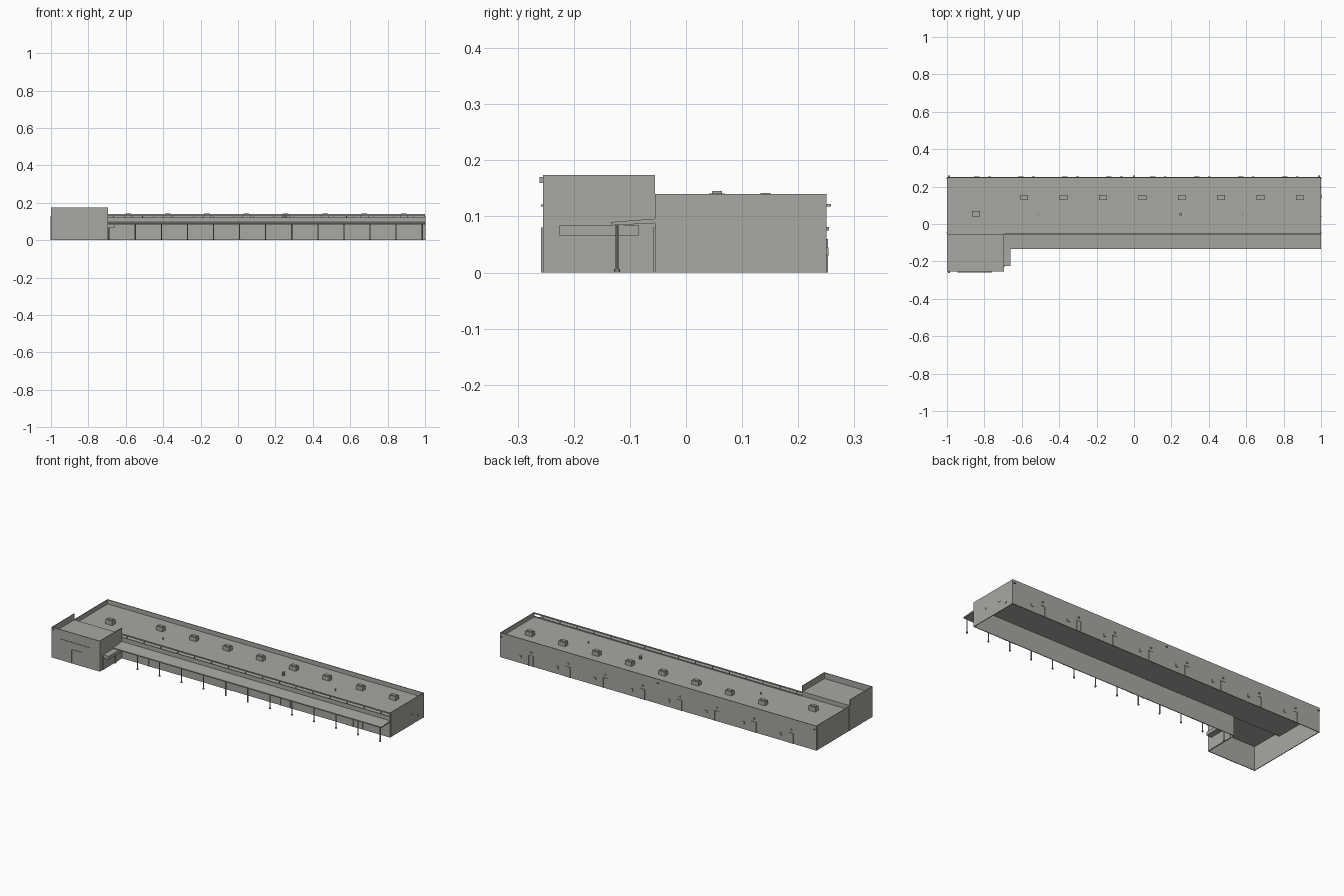
import bpy
import bmesh
import math

cube = bpy.data.objects.get("Cube")
if cube:
    bpy.data.objects.remove(cube, do_unlink=True)

# Single warm grey finish
grey = bpy.data.materials.new("warm_grey")
grey.use_nodes = True
GREY = (0.40, 0.39, 0.36, 1)
grey.diffuse_color = GREY
grey.node_tree.nodes["Principled BSDF"].inputs["Base Color"].default_value = GREY


def finish(name, bm):
    bmesh.ops.recalc_face_normals(bm, faces=bm.faces)
    mesh = bpy.data.meshes.new(name)
    bm.to_mesh(mesh)
    bm.free()
    mesh.materials.append(grey)
    obj = bpy.data.objects.new(name, mesh)
    bpy.context.collection.objects.link(obj)
    return obj


def box(name, x, y, z):
    """Box from (min, max) ranges on each axis."""
    bm = bmesh.new()
    bmesh.ops.create_cube(bm, size=1)
    for v in bm.verts:
        for i, (lo, hi) in enumerate((x, y, z)):
            v.co[i] = lo if v.co[i] < 0 else hi
    return finish(name, bm)


def prism(name, profile, x0, x1):
    """Extrude a y-z profile along x."""
    bm = bmesh.new()
    face = bm.faces.new([bm.verts.new((x0, y, z)) for y, z in profile])
    out = bmesh.ops.extrude_face_region(bm, geom=[face])
    for v in out["geom"]:
        if isinstance(v, bmesh.types.BMVert):
            v.co.x = x1
    return finish(name, bm)


def post(name, x, y, z0, z1, r):
    bm = bmesh.new()
    bmesh.ops.create_cone(bm, cap_ends=True, segments=8, radius1=r, radius2=r, depth=z1 - z0)
    bmesh.ops.translate(bm, verts=bm.verts, vec=(x, y, (z0 + z1) / 2))
    return finish(name, bm)


T = 0.004                       # wall thickness
BACK, FRONT, NEAR = 0.25, -0.055, -0.255
ROOF, TOP = 0.115, 0.14
TOWER_X, TOWER_TOP = -0.695, 0.174

# Long hall: open underneath, parapets on the back and ends
box("back_wall", (-1, 1), (BACK - T, BACK), (0, TOP))
box("left_end_wall", (1 - T, 1), (FRONT, BACK), (0, TOP))
box("right_end_wall", (-1, -1 + T), (FRONT, BACK), (0, TOP))
box("front_wall", (TOWER_X, 1), (FRONT, FRONT + T), (0, 0.12))
box("main_roof", (-1, 1), (FRONT, BACK), (ROOF - T, ROOF))

# Corner block with taller parapet
box("block_front_wall", (-1, TOWER_X), (NEAR, NEAR + T), (0, TOWER_TOP))
box("block_left_wall", (TOWER_X - T, TOWER_X), (NEAR, FRONT), (0, TOWER_TOP))
box("block_right_wall", (-1, -1 + T), (NEAR, FRONT), (0, TOWER_TOP))
box("block_roof", (-1, TOWER_X), (NEAR, FRONT), (TOP - T, TOP))
box("block_roof_step", (-1, TOWER_X), (FRONT - T, FRONT), (ROOF - T, TOP))

# Rail above the front edge of the roof
box("roof_rail", (TOWER_X, 1), (FRONT, FRONT + T), (0.133, TOP))
for i in range(16):
    x = 0.94 - i * 0.107
    box("rail_support", (x - 0.002, x + 0.002), (FRONT, FRONT + T), (ROOF, TOP))

# Sloping front canopy on round posts
prism("front_canopy", [(FRONT, 0.088), (FRONT, 0.096), (-0.134, 0.09), (-0.134, 0.084)],
      TOWER_X, 1)
for i in range(13):
    x = 0.985 - i * 0.1395
    post("canopy_post", x, -0.123, 0, 0.086, 0.003)
    post("post_foot", x, -0.123, 0, 0.006, 0.005)

# Small canopy and entrance on the side of the block
box("side_canopy", (TOWER_X, -0.66), (-0.225, -0.085), (0.066, 0.085))
box("side_entrance", (TOWER_X, TOWER_X + 0.002), (-0.23, -0.08), (0, 0.076))


def framed_door(name, x, y, sign, width, height):
    """Raised frame strips around a thin door leaf."""
    a, b = x - width / 2, x + width / 2
    out = sorted((y, y + sign * 0.003))
    box(name + "_left_jamb", (b - 0.003, b), out, (0, height))
    box(name + "_right_jamb", (a, a + 0.003), out, (0, height))
    box(name + "_head", (a, b), out, (height - 0.003, height))
    box(name + "_leaf", (a, b), sorted((y, y + sign * 0.001)), (0, height))


# Shop doors in pairs, and the block door with its sign rail
for centre in (-0.475, -0.055, 0.36, 0.775):
    for offset in (-0.03, 0.03):
        framed_door("shop_door", centre + offset, FRONT, -1, 0.046, 0.08)
framed_door("block_door", -0.842, NEAR, -1, 0.065, 0.08)
box("block_rail", (-0.945, -0.76), (NEAR - 0.003, NEAR), (0.118, 0.121))
box("block_lamp", (-0.995, -0.985), (NEAR - 0.006, NEAR), (0.16, 0.17))

# Rooftop units
units = [(-0.587 + i * 0.2105, 0.142, 0.142) for i in range(8)] + [(-0.845, 0.055, 0.145)]
for x, y, top in units:
    box("rooftop_unit", (x - 0.021, x + 0.021), (y - 0.014, y + 0.014), (ROOF, top - 0.004))
    box("unit_lid", (x - 0.015, x + 0.015), (y - 0.009, y + 0.009), (top - 0.004, top))
post("roof_vent", 0.25, 0.052, ROOF, 0.135, 0.008)
for x in (-0.51, 0.58):
    post("roof_pipe", x, 0.052, ROOF, 0.128, 0.002)

# Rear doors, lamps and meter boxes
for i in range(8):
    x = -0.84 + i * 0.235
    framed_door("rear_door", x, BACK, 1, 0.03, 0.06)
    box("rear_lamp", (x - 0.005, x + 0.005), (BACK, BACK + 0.005), (0.075, 0.081))
    box("meter_box", (x + 0.06, x + 0.075), (BACK, BACK + 0.004), (0.03, 0.045))
for x in (-0.99, 0, 0.99):
    box("rear_floodlight", (x - 0.005, x + 0.005), (BACK, BACK + 0.008), (0.118, 0.122))

# End wall fittings on both ends
for side in (-1, 1):
    for y, z, w, h in ((0.04, 0.063, 0.006, 0.01), (0.147, 0.056, 0.02, 0.002),
                       (0.197, 0.031, 0.007, 0.012)):
        box("end_fitting", sorted((side, side * 0.998)) if side < 0 else (1, 1.002),
            (y - w / 2, y + w / 2), (z - h / 2, z + h / 2))
    for y in (-0.048, 0.243):
        box("corner_pipe", sorted((side * 0.999, side * 1.002)), (y - 0.003, y + 0.003),
            (0, 0.13))
